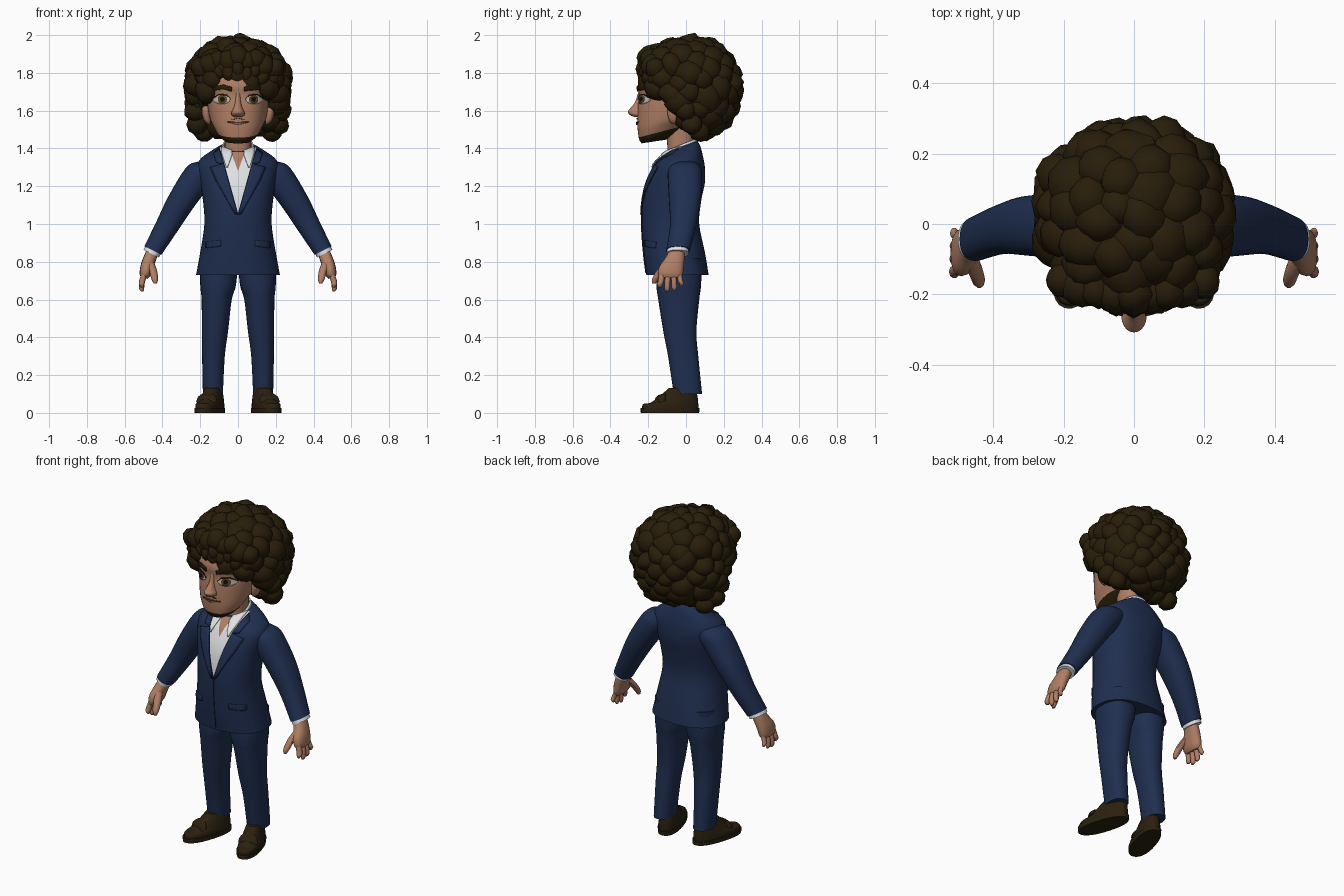
import bpy, bmesh, math, random
from mathutils import Vector, Matrix
from mathutils.bvhtree import BVHTree

random.seed(11)
if "Cube" in bpy.data.objects:
    bpy.data.objects.remove(bpy.data.objects["Cube"])


def material(name, *rgb):
    m = bpy.data.materials.new(name)
    m.use_nodes = True
    m.diffuse_color = (*rgb, 1)
    bsdf = m.node_tree.nodes["Principled BSDF"]
    bsdf.inputs["Base Color"].default_value = (*rgb, 1)
    bsdf.inputs["Roughness"].default_value = 0.8
    return m


SUIT = material("navy_cloth", .014, .028, .08)
SEAM = material("dark_seam", .009, .017, .045)
SKIN = material("skin", .43, .21, .13)
HAIR = material("dark_brown_hair", .021, .0125, .003)
SHIRT = material("white_cotton", .74, .75, .77)
SHOE = material("brown_leather", .024, .0145, .005)
EYE = material("eye_white", .55, .5, .44)
IRIS = material("hazel_iris", .11, .065, .02)
PUPIL = material("black_pupil", .006, .005, .004)
LIP = material("lip", .24, .09, .06)
parts = []


def finish(name, bm, mats, mirror=False, thickness=0):
    bmesh.ops.recalc_face_normals(bm, faces=bm.faces)
    me = bpy.data.meshes.new(name)
    bm.to_mesh(me)
    bm.free()
    for m in mats:
        me.materials.append(m)
    ob = bpy.data.objects.new(name, me)
    bpy.context.collection.objects.link(ob)
    if thickness:
        mod = ob.modifiers.new("thickness", 'SOLIDIFY')
        mod.thickness, mod.offset = thickness, 0
    if mirror:
        ob.modifiers.new("mirror", 'MIRROR').use_mirror_merge = False
    parts.append(ob)
    return ob


def spline(rows, sub):
    # Catmull-Rom interpolation through section rows
    rows = [tuple(r) + (0,) * (7 - len(r)) for r in rows]
    out = []
    for i in range(len(rows) - 1):
        a, b, c, d = (rows[max(0, min(len(rows) - 1, i + k))] for k in (-1, 0, 1, 2))
        for s in range(sub):
            t = s / sub
            out.append([q + .5 * t * (r - p + t * (2 * p - 5 * q + 4 * r - w + t * (3 * (q - r) + w - p)))
                        for p, q, r, w in zip(a, b, c, d)])
    return out + [rows[-1]]


def loft_mesh(rows, sub=4, segs=28, power=2.3, cap=True):
    # each row: x, z, half width, front y, back y, tilt along x, tilt along y
    bm = bmesh.new()
    rings = []
    for x, z, rx, yf, yb, tx, ty in spline(rows, sub):
        ring = []
        for k in range(segs):
            a = math.tau * k / segs
            c, s = math.cos(a), math.sin(a)
            dx = rx * math.copysign(abs(c) ** (2 / power), c)
            dy = (yb - yf) / 2 * math.copysign(abs(s) ** (2 / power), s)
            ring.append(bm.verts.new((x + dx, (yf + yb) / 2 + dy, z + tx * dx + ty * dy)))
        rings.append(ring)
    for lo, hi in zip(rings, rings[1:]):
        for k in range(segs):
            n = (k + 1) % segs
            bm.faces.new((lo[k], lo[n], hi[n], hi[k]))
    if cap:
        bm.faces.new(rings[0])
        bm.faces.new(rings[-1])
    return bm


def loft(name, rows, mat, mirror=False, **kw):
    return finish(name, loft_mesh(rows, **kw), [mat], mirror)


def cut(bm, point, normal, bottom=0):
    # slice the front faces above a height with a plane
    faces = [f for f in bm.faces if f.calc_center_median().y < .1 and f.calc_center_median().z > bottom]
    edges = {e for f in faces for e in f.edges}
    verts = {v for f in faces for v in f.verts}
    bmesh.ops.bisect_plane(bm, geom=[*verts, *edges, *faces], plane_co=point, plane_no=normal)


def patch(name, rail_a, rail_b, target, mat, lift=.004, mirror=True, cols=4, steps=4):
    # thin plate between two (x, z) rails, laid on the front of a target surface
    bm = bmesh.new()
    grid = []
    for i in range((len(rail_a) - 1) * steps + 1):
        k = min(i // steps, len(rail_a) - 2)
        t = i / steps - k
        a, b = (Vector(r[k]).lerp(Vector(r[k + 1]), t) for r in (rail_a, rail_b))
        row = []
        for j in range(cols + 1):
            p = a.lerp(b, j / cols)
            hit = target.ray_cast(Vector((p.x, -1, p.y)), Vector((0, 1, 0)))[0]
            if hit is None:
                hit = target.find_nearest(Vector((p.x, -.15, p.y)))[0]
            row.append(bm.verts.new((p.x, hit.y - lift, p.y)))
        grid.append(row)
    for r, q in zip(grid, grid[1:]):
        for j in range(cols):
            bm.faces.new((r[j], r[j + 1], q[j + 1], q[j]))
    bmesh.ops.remove_doubles(bm, verts=bm.verts, dist=.0002)
    return finish(name, bm, [mat], mirror, .006)


def disc(name, x, z, rx, rz, target, mat, lift):
    arc = [math.pi * k / 12 for k in range(13)]
    rails = [[(x + rx * math.cos(a), z + s * rz * math.sin(a)) for a in arc] for s in (1, -1)]
    return patch(name, *rails, target, mat, lift, steps=1)


# Jacket body, with the shirt and open neck cut into its front
bm = loft_mesh([(0, .73, .222, -.21, .12), (0, .85, .2, -.225, .1), (0, 1, .178, -.235, .07),
                (0, 1.12, .185, -.23, .08), (0, 1.22, .2, -.21, .1), (0, 1.3, .215, -.175, .1),
                (0, 1.345, .198, -.155, .09, 0, .1), (0, 1.385, .135, -.13, .075, 0, .28),
                (0, 1.41, .085, -.11, .06, 0, .35)], segs=40)
torso = BVHTree.FromBMesh(bm)
V_CUTS = [(1.06, .28), (1.28, .36)]          # bottom height, x per unit of height
for base, slope in V_CUTS:
    for side in (1, -1):
        cut(bm, (0, 0, base), (side, 0, -slope), 1)
for f in bm.faces:
    c = f.calc_center_median()
    if c.y < -.03:
        f.material_index = sum(abs(c.x) < slope * (c.z - base) for base, slope in V_CUTS)
finish("jacket_body", bm, [SUIT, SHIRT, SKIN])

# Jacket details
patch("lapel", [(.002, 1.05), (.05, 1.23), (.075, 1.32)], [(.012, 1.05), (.12, 1.24), (.145, 1.3)],
      torso, SUIT, .005)
patch("jacket_collar", [(.075, 1.32), (.1, 1.4)], [(.115, 1.325), (.13, 1.375)], torso, SUIT, .006)
patch("lapel_edge", [(.013, 1.05), (.121, 1.238), (.146, 1.3)], [(.015, 1.05), (.123, 1.236), (.148, 1.3)],
      torso, SEAM, .001, cols=1)
patch("front_seam", [(-.001, 1.05), (-.001, .74)], [(.001, 1.05), (.001, .74)], torso, SEAM, .001, False, 1)
patch("pocket_flap", [(.09, .915), (.17, .905)], [(.09, .882), (.17, .872)], torso, SUIT, .003)

# Shirt collar
bm = loft_mesh([(0, 1.378, .09, -.122, .062, 0, .4), (0, 1.42, .076, -.1, .054, 0, .42)], cap=False)
bmesh.ops.delete(bm, geom=[f for f in bm.faces if f.calc_center_median().y < -.04
                           and abs(f.calc_center_median().x) < .045], context='FACES')
finish("shirt_collar", bm, [SHIRT], thickness=.008)
patch("collar_wing", [(.035, 1.4), (.03, 1.37), (.055, 1.3)], [(.09, 1.41), (.085, 1.37), (.062, 1.3)],
      torso, SHIRT, .01)

# Arms, cuffs and hands
loft("sleeve", [(.12, 1.3, .03, -.07, .065, 1.2), (.165, 1.287, .05, -.088, .078, .85),
                (.208, 1.255, .068, -.097, .085, .62), (.3, 1.12, .065, -.09, .08, .5),
                (.375, .99, .055, -.085, .055, .5), (.45, .86, .045, -.105, .02, .5)], SUIT, True)
loft("shirt_cuff", [(.448, .865, .04, -.1, .013, .5), (.459, .843, .041, -.101, .013, .5)], SHIRT, True)
loft("palm", [(.45, .86, .03, -.088, -.008, .4), (.466, .82, .032, -.11, -.008, .35),
              (.482, .775, .033, -.142, -.012, .25), (.492, .735, .029, -.148, -.017, .2),
              (.497, .713, .018, -.135, -.028, .2)], SKIN, True, segs=16)
for i, finger in enumerate(("index", "middle", "ring", "little")):
    y, tip = -.126 + i * .03, (.665, .643, .648, .672)[i]
    w, lean = .0165 - .001 * i, (1.5 - i) * -.008
    loft(finger + "_finger", [(.491, .75, w, y - w, y + w),
                              (.507, .7, w, y - w + lean / 2, y + w + lean / 2),
                              (.51, tip + .015, w * .85, y - w + lean, y + w + lean),
                              (.507, tip, w * .4, y - w / 2 + lean, y + w / 2 + lean)],
         SKIN, True, segs=10, sub=3, power=2)
loft("thumb", [(.468, .8, .022, -.12, -.07), (.45, .755, .021, -.156, -.108),
               (.441, .71, .018, -.18, -.143), (.438, .685, .008, -.18, -.16)],
     SKIN, True, segs=10, sub=3, power=2)

# Trousers
loft("trouser_leg", [(.133, .1, .053, -.065, .085), (.13, .3, .06, -.095, .065),
                     (.122, .43, .069, -.12, .055), (.113, .6, .08, -.147, .07),
                     (.105, .68, .095, -.157, .08), (.1, .82, .1, -.157, .083)], SUIT, True)

# Shoes, turned slightly outward
stance = Matrix.Translation((.148, -.08, 0)) @ Matrix.Rotation(math.radians(17), 4, 'Z')
for shoe in (
        loft("shoe_sole", [(0, 0, .063, -.165, .155), (0, .026, .065, -.166, .157)], SHOE, True, sub=1),
        loft("shoe_upper", [(0, .024, .061, -.158, .15), (0, .048, .06, -.15, .15),
                            (0, .075, .053, -.105, .145, 0, .15), (0, .11, .045, -.04, .137, 0, .05),
                            (0, .132, .038, -.01, .13)], SHOE, True),
        loft("shoe_strap", [(0, .06, .058, -.085, -.035, 0, .3), (0, .083, .05, -.08, -.035, 0, .3),
                            (0, .097, .035, -.07, -.03, 0, .3)], SHOE, True)):
    shoe.data.transform(stance)

# Neck and head, with the jaw beard cut in
loft("neck", [(0, 1.3, .072, -.1, .05), (0, 1.4, .07, -.098, .045), (0, 1.54, .075, -.11, .05)], SKIN)
bm = loft_mesh([(0, 1.437, .065, -.235, -.1, 0, .15), (0, 1.468, .1, -.248, -.04, 0, .2),
                (0, 1.52, .13, -.255, .03, 0, .2), (0, 1.56, .148, -.258, .1, 0, .12),
                (0, 1.62, .16, -.256, .14), (0, 1.68, .165, -.25, .17), (0, 1.74, .17, -.255, .18),
                (0, 1.82, .16, -.215, .19), (0, 1.9, .11, -.12, .14)], segs=40)
face = BVHTree.FromBMesh(bm)
beard_point, beard_normal = Vector((0, -.25, 1.458)), Vector((0, -.26, 1))
cut(bm, beard_point, beard_normal)
for f in bm.faces:
    f.material_index = int((f.calc_center_median() - beard_point).dot(beard_normal) < 0)
finish("head", bm, [SKIN, HAIR])
loft("nose", [(0, 1.566, .016, -.27, -.23), (0, 1.574, .033, -.292, -.22), (0, 1.592, .035, -.308, -.22),
              (0, 1.613, .024, -.295, -.22), (0, 1.645, .016, -.27, -.22), (0, 1.7, .012, -.252, -.22)],
     SKIN, segs=20, power=2)
loft("ear", [(.155, 1.53, .008, -.075, -.05), (.163, 1.55, .018, -.09, -.035), (.17, 1.59, .022, -.1, -.02),
             (.17, 1.62, .018, -.095, -.02), (.165, 1.635, .006, -.07, -.04)], SKIN, True, segs=14)

# Facial features
disc("eye_white", .085, 1.66, .044, .025, face, EYE, .002)
disc("iris", .082, 1.661, .023, .024, face, IRIS, .004)
disc("pupil", .082, 1.661, .011, .012, face, PUPIL, .006)
patch("eyelid_line", [(.04, 1.664), (.06, 1.685), (.1, 1.689), (.132, 1.668)],
      [(.04, 1.66), (.06, 1.68), (.1, 1.684), (.132, 1.663)], face, HAIR, .006, cols=1)
patch("eyebrow", [(.032, 1.725), (.075, 1.738), (.115, 1.73), (.138, 1.706)],
      [(.034, 1.702), (.075, 1.713), (.112, 1.709), (.136, 1.7)], face, HAIR, .005)
patch("moustache", [(.006, 1.56), (.034, 1.555)], [(.006, 1.556), (.034, 1.552)], face, HAIR, .001, cols=1)
patch("lips", [(-.056, 1.542), (0, 1.541), (.056, 1.542)], [(-.054, 1.537), (0, 1.524), (.054, 1.537)],
      face, LIP, .003, False)
patch("mouth_line", [(-.058, 1.542), (0, 1.54), (.058, 1.542)], [(-.058, 1.539), (0, 1.537), (.058, 1.539)],
      face, HAIR, .004, False, 1)

# Curly hair: a trimmed core covered with large, uneven, overlapping clumps
centre = Vector((0, .02, 1.718))


def clump(bm, p, size, spin):
    made = bmesh.ops.create_icosphere(bm, subdivisions=2, radius=1, matrix=Matrix.Translation(p) @ spin
                                      @ Matrix.Diagonal((*size, 1)))
    for v in made["verts"]:
        v.co = Vector(p) + (v.co - Vector(p)) * random.uniform(.93, 1.06)


def random_spin():
    return Matrix.Rotation(random.uniform(0, 6), 4, Vector((random.random(), random.random(), 1)))


bm = bmesh.new()
bmesh.ops.create_icosphere(bm, subdivisions=3, radius=1, matrix=Matrix.Translation(centre)
                           @ Matrix.Diagonal((.24, .232, .225, 1)))
bmesh.ops.bisect_plane(bm, geom=bm.verts[:] + bm.edges[:] + bm.faces[:], plane_co=(0, -.26, 1.79),
                       plane_no=(0, .95, 1), clear_inner=True)
bmesh.ops.holes_fill(bm, edges=bm.edges[:])
COUNT = 105
for i in range(COUNT):
    h = 1 - 2 * (i + .5) / COUNT
    a = i * math.pi * (3 - math.sqrt(5)) + random.uniform(-.12, .12)
    w = math.sqrt(1 - h * h)
    d = Vector((w * math.cos(a), w * math.sin(a), h))
    d /= sum(abs(v) ** 2.5 for v in d) ** .4
    r = random.uniform(.062, .092)
    reach = .285 - r * .92
    p = centre + Vector((d.x * reach, d.y * (reach - .006), d.z * (reach - .006)))
    if p.z - r * .7 > 1.76 - .95 * (p.y + .26):
        clump(bm, p, (r * random.uniform(.9, 1.2), r, r * random.uniform(.8, 1)), random_spin())
# loose fringe curls over the forehead and temples
for x, z, s in ((-.185, 1.765, 1.1), (-.14, 1.78, 1.2), (-.1, 1.805, 1), (-.05, 1.8, 1.2), (0, 1.82, 1.2),
                (.045, 1.795, 1.1), (.09, 1.81, 1.1), (.13, 1.775, 1.2), (.18, 1.765, 1.1)):
    tilt = Matrix.Rotation(x * 4, 4, 'Y')
    clump(bm, (x, -.225 + 1.8 * x * x, z), (.03 * s, .034 * s, .043 * s), tilt)
    clump(bm, (x * 1.05, -.2 + 1.2 * x * x, z + .06), (.05 * s, .05 * s, .055 * s), tilt)
# lower side locks beside the jaw
for side in (1, -1):
    for x, y, z in ((.215, .03, 1.53), (.18, .07, 1.49), (.225, .0, 1.6)):
        clump(bm, (side * x, y, z), (.055, .06, .058), random_spin())
finish("curly_hair", bm, [HAIR])

# Smooth shading that keeps sharp edges
bpy.ops.object.select_all(action='DESELECT')
for ob in parts:
    ob.select_set(True)
bpy.context.view_layer.objects.active = parts[0]
bpy.ops.object.shade_smooth_by_angle(angle=math.radians(40))
